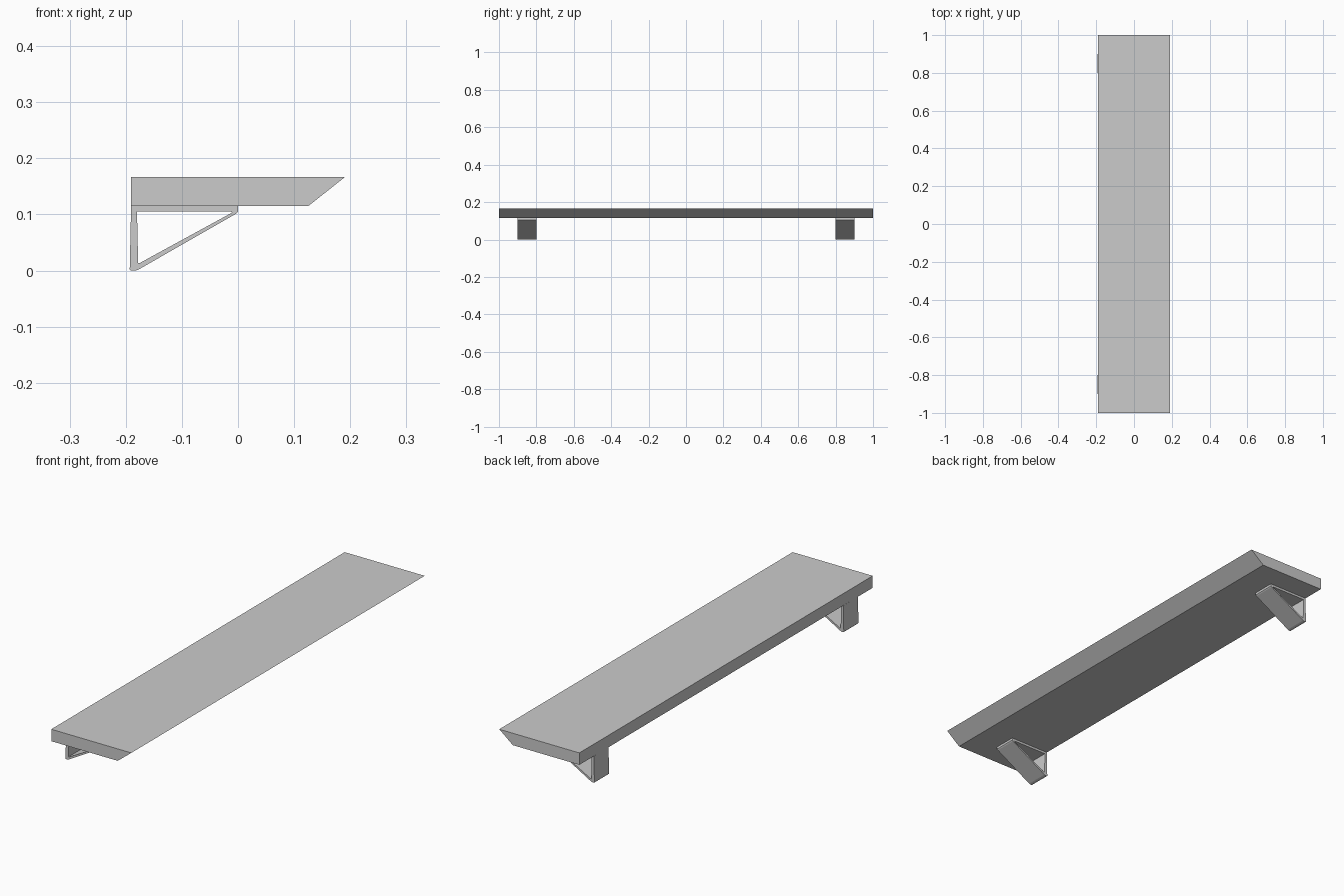
import bpy
from math import pi

if "Cube" in bpy.data.objects:
    bpy.data.objects.remove(bpy.data.objects["Cube"])


def extrude_profile(name, loops, depth, y):
    """Fill x/z loops (outer first, then holes) and extrude them along y."""
    curve = bpy.data.curves.new(name, 'CURVE')
    curve.dimensions = '2D'
    curve.fill_mode = 'BOTH'
    curve.extrude = depth / 2
    for pts in loops:
        spline = curve.splines.new('POLY')
        spline.points.add(len(pts) - 1)
        for p, (x, z) in zip(spline.points, pts):
            p.co = (x, z, 0, 1)
        spline.use_cyclic_u = True
    obj = bpy.data.objects.new(name, curve)
    bpy.context.collection.objects.link(obj)
    obj.rotation_euler.x = pi / 2
    obj.location.y = y
    bpy.ops.object.select_all(action='DESELECT')
    obj.select_set(True)
    bpy.context.view_layer.objects.active = obj
    bpy.ops.object.convert(target='MESH')
    bpy.ops.object.transform_apply(location=True, rotation=True, scale=True)
    # weld caps to walls and make normals consistent
    bpy.ops.object.mode_set(mode='EDIT')
    bpy.ops.mesh.select_all(action='SELECT')
    bpy.ops.mesh.remove_doubles(threshold=0.00005)
    bpy.ops.mesh.normals_make_consistent(inside=False)
    bpy.ops.object.mode_set(mode='OBJECT')
    bpy.ops.object.shade_flat()
    return bpy.context.object


# Shelf board with undercut front edge
board = [(-0.191, 0.1155), (0.126, 0.1155), (0.191, 0.167), (-0.191, 0.167)]
extrude_profile("shelf_board", [board], 2.0, 0)

# Triangular strap brackets: wall leg, top leg and diagonal brace
outer = [(-0.1905, 0.115), (-0.193, 0.002), (-0.191, 0), (-0.183, 0),
         (-0.177, 0.002), (-0.004, 0.101), (0, 0.105), (0, 0.115)]
inner = [(-0.180, 0.105), (-0.178, 0.0135), (-0.175, 0.0135),
         (-0.012, 0.1025), (-0.011, 0.104), (-0.013, 0.105)]
for side, y in (("left", -0.85), ("right", 0.85)):
    extrude_profile(side + "_bracket", [outer, inner], 0.1, y)
